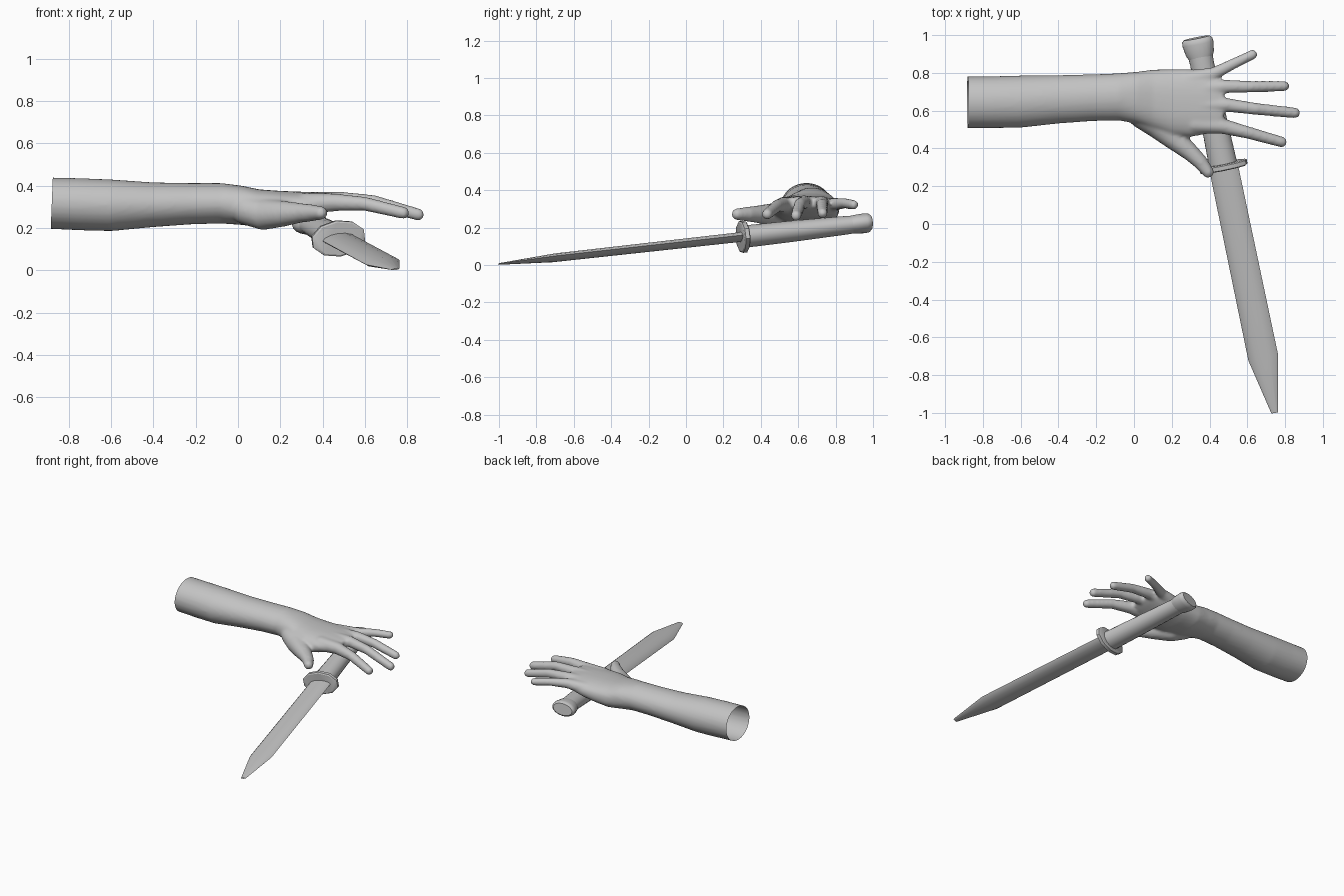
import bpy, bmesh, math
from mathutils import Vector, Matrix

if "Cube" in bpy.data.objects:
    bpy.data.objects.remove(bpy.data.objects["Cube"])

grey = bpy.data.materials.new("plain grey")
grey.diffuse_color = (0.55, 0.55, 0.55, 1)
grey.use_nodes = True
grey.node_tree.nodes["Principled BSDF"].inputs["Base Color"].default_value = grey.diffuse_color


def make_object(name, bm, angle=40):
    bmesh.ops.recalc_face_normals(bm, faces=bm.faces)
    me = bpy.data.meshes.new(name)
    bm.to_mesh(me)
    bm.free()
    me.materials.append(grey)
    ob = bpy.data.objects.new(name, me)
    bpy.context.collection.objects.link(ob)
    bpy.ops.object.select_all(action='DESELECT')
    ob.select_set(True)
    bpy.context.view_layer.objects.active = ob
    bpy.ops.object.shade_smooth_by_angle(angle=math.radians(angle))
    return ob


def loft(bm, rings):
    """Skin a list of equal-length point rings and cap both ends."""
    vs = [[bm.verts.new(p) for p in r] for r in rings]
    n = len(vs[0])
    for a, b in zip(vs, vs[1:]):
        for i in range(n):
            bm.faces.new((a[i], a[(i + 1) % n], b[(i + 1) % n], b[i]))
    bm.faces.new(vs[0][::-1])
    bm.faces.new(vs[-1])


def ellipse(n, rx, rz, e=1.0, phase=0.0):
    pts = []
    for i in range(n):
        t = math.tau * (i + phase) / n
        c, s = math.cos(t), math.sin(t)
        pts.append((rx * math.copysign(abs(c) ** e, c), rz * math.copysign(abs(s) ** e, s)))
    return pts


# ---------- arm and hand: overlapping lofts and tubes fused into one skin ----------
bm = bmesh.new()

# forearm, wrist and palm: x, y min, y max, z min, z max
sections = [(-.92, .508, .78, .198, .44), (-.75, .508, .782, .19, .436),
            (-.60, .51, .786, .186, .43), (-.40, .532, .788, .205, .416),
            (-.22, .545, .792, .218, .413), (-.08, .548, .798, .222, .413),
            (.02, .53, .806, .215, .40), (.10, .50, .817, .205, .383),
            (.20, .465, .82, .215, .376), (.30, .462, .82, .235, .372),
            (.38, .475, .812, .258, .37), (.44, .49, .775, .285, .366),
            (.475, .51, .74, .305, .36)]
rings = []
for x, y0, y1, z0, z1 in sections:
    e = 1.0 if x < 0 else 0.85
    rings.append([(x, (y0 + y1) / 2 + u, (z0 + z1) / 2 + v)
                  for u, v in ellipse(32, (y1 - y0) / 2, (z1 - z0) / 2, e)])
loft(bm, rings)


def tube(points):
    """Round-jointed digit through points (x, y, z, radius)."""
    for p in points:
        bmesh.ops.create_uvsphere(bm, u_segments=16, v_segments=10, radius=p[3],
                                  matrix=Matrix.Translation(p[:3]))
    for p, q in zip(points, points[1:]):
        a, b = Vector(p[:3]), Vector(q[:3])
        m = Matrix.Translation((a + b) / 2) @ (b - a).to_track_quat('Z', 'Y').to_matrix().to_4x4()
        bmesh.ops.create_cone(bm, cap_ends=True, segments=16, radius1=p[3], radius2=q[3],
                              depth=(b - a).length, matrix=m)


tube([(.32, .53, .315, .052), (.46, .52, .322, .042), (.60, .485, .315, .033), (.782, .434, .272, .029)])
tube([(.34, .63, .325, .047), (.48, .632, .336, .037), (.64, .61, .325, .032), (.852, .588, .264, .029)])
tube([(.34, .715, .320, .047), (.47, .728, .334, .036), (.62, .727, .322, .031), (.795, .73, .277, .028)])
tube([(.28, .765, .310, .048), (.42, .795, .326, .034), (.53, .850, .330, .028), (.628, .897, .322, .026)])
tube([(.04, .575, .285, .070), (.12, .53, .265, .074), (.21, .455, .268, .062),
      (.30, .378, .272, .046), (.35, .33, .272, .040), (.392, .275, .272, .032)])

raw = make_object("arm_and_hand_raw", bm)
remesh = raw.modifiers.new("fuse", 'REMESH')
remesh.mode = 'VOXEL'
remesh.voxel_size = 0.01
smooth = raw.modifiers.new("soften", 'SMOOTH')
smooth.factor = 0.5
smooth.iterations = 6
ev = raw.evaluated_get(bpy.context.evaluated_depsgraph_get())
bm = bmesh.new()
bm.from_mesh(ev.to_mesh())
ev.to_mesh_clear()
bpy.data.objects.remove(raw)

# cut the forearm off open
bmesh.ops.bisect_plane(bm, geom=bm.verts[:] + bm.edges[:] + bm.faces[:],
                       plane_co=(-.88, 0, .32), plane_no=(-1, 0, .04), clear_outer=True)
make_object("arm_and_hand", bm, 60)

# ---------- sword: built along its own axis ----------
tip, end = Vector((.745, -1.0, .006)), Vector((.332, .985, .227))
axis = (end - tip).normalized()
side0 = axis.cross(Vector((0, 0, 1))).normalized()
up0 = side0.cross(axis)
roll = math.radians(8)
side = side0 * math.cos(roll) + up0 * math.sin(roll)
up = up0 * math.cos(roll) - side0 * math.sin(roll)
L = (end - tip).length


def sword_part(name, stations, n, e=1.0, angle=40, phase=0.0):
    """Loft of stations (distance from tip, half width, half thickness)."""
    b = bmesh.new()
    loft(b, [[tip + axis * t + side * u + up * v for u, v in ellipse(n, w, h, e, phase)]
             for t, w, h in stations])
    return make_object(name, b, angle)


# blade with tapered point
sword_part("blade", [(0, .018, .004), (.30, .081, .022), (1.345, .078, .026)], 12, 1.15, 35)

# flat oval guard
sword_part("guard", [(1.325, .122, .078), (1.330, .132, .086),
                     (1.352, .132, .086), (1.357, .122, .078)], 10, 1, 30, 0.5)

# grip flaring into a rounded pommel
sword_part("grip", [(1.35, .076, .060), (1.60, .070, .057), (1.90, .064, .050), (L - .10, .066, .048)], 20)
sword_part("pommel", [(L - .115, .062, .046), (L - .085, .076, .050), (L - .03, .084, .053),
                      (L - .01, .081, .050), (L, .070, .041)], 20)
